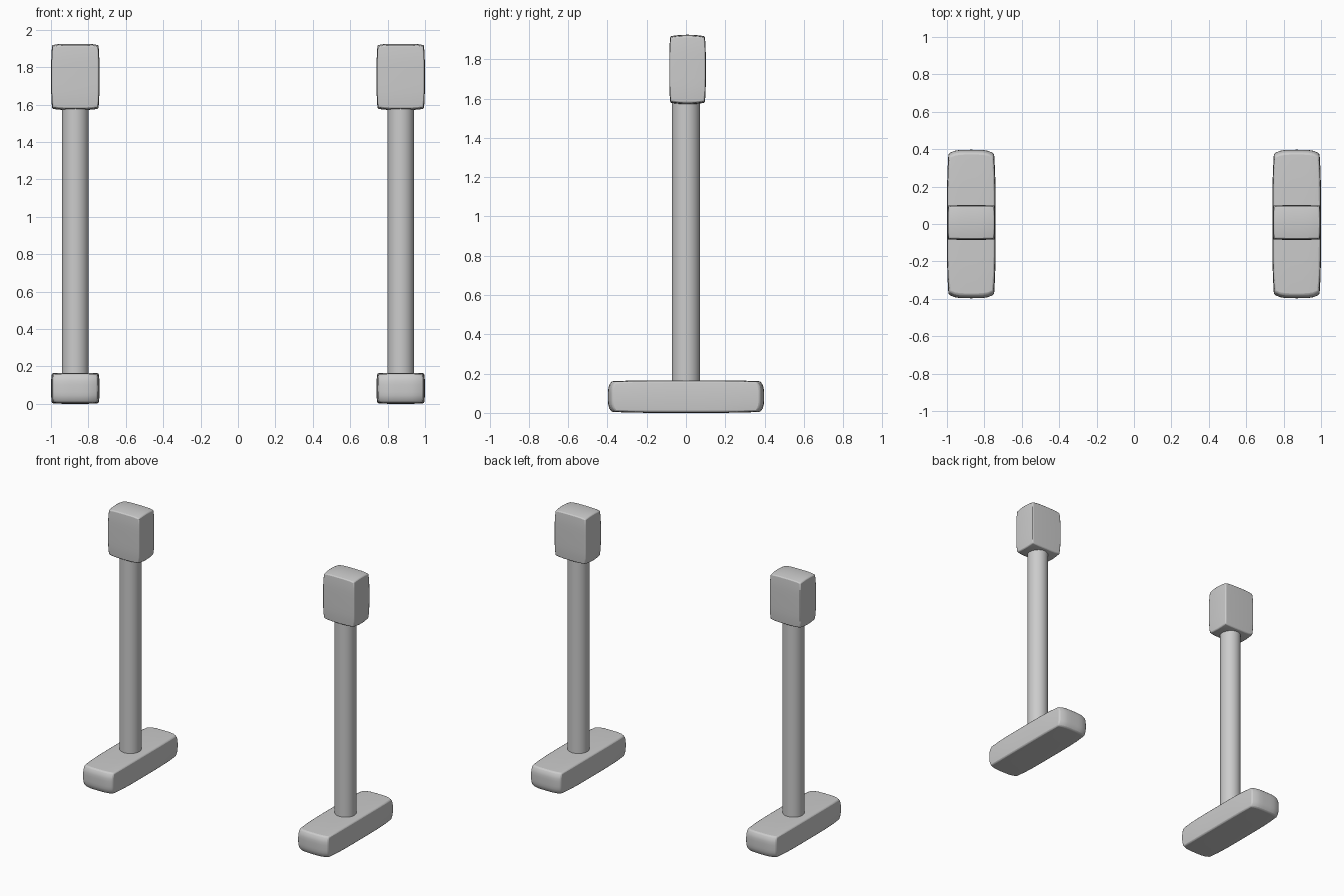
import bpy, bmesh

if "Cube" in bpy.data.objects:
    bpy.data.objects.remove(bpy.data.objects["Cube"])

SEG = 8


def finish(name, bm, angle):
    me = bpy.data.meshes.new(name)
    bm.to_mesh(me)
    bm.free()
    ob = bpy.data.objects.new(name, me)
    bpy.context.collection.objects.link(ob)
    bpy.ops.object.select_all(action='DESELECT')
    ob.select_set(True)
    bpy.context.view_layer.objects.active = ob
    bpy.ops.object.shade_smooth_by_angle(angle=angle)
    return ob


def pillow_box(name, center, warp, bevel):
    """Subdivided box whose faces bulge as given by warp(u, v, w) -> half sizes."""
    bm = bmesh.new()
    bmesh.ops.create_cube(bm, size=2)
    bmesh.ops.subdivide_edges(bm, edges=bm.edges[:], cuts=SEG - 1, use_grid_fill=True)
    for vert in bm.verts:
        u, v, w = vert.co
        hx, hy, hz = warp(u, v, w)
        vert.co = (center[0] + u * hx, center[1] + v * hy, center[2] + w * hz)
    ob = finish(name, bm, 0.5)
    mod = ob.modifiers.new("soft_edges", 'BEVEL')
    mod.width = bevel
    mod.segments = 2
    mod.limit_method = 'ANGLE'
    mod.angle_limit = 0.56
    return ob


def foot_warp(u, v, w):
    return (0.130 - 0.008 * v**4 - 0.004 * w**2,
            0.397 - 0.020 * u**4 - 0.018 * w**4,
            0.083 - 0.005 * v**4 - 0.003 * u**4)


def head_warp(u, v, w):
    return (0.129 - 0.005 * w**4 - 0.003 * v**2,
            0.093 - 0.005 * w**4 - 0.002 * u**2,
            0.177 - 0.007 * u**4 - 0.008 * v**2)


def post(name, x):
    bm = bmesh.new()
    bmesh.ops.create_cone(bm, cap_ends=True, segments=32, radius1=0.072,
                          radius2=0.072, depth=1.54)
    bmesh.ops.translate(bm, verts=bm.verts[:], vec=(x, 0, 0.86))
    return finish(name, bm, 0.6)


# Two matching stands: foot, round post, head block
for side, x in (("left", -0.87), ("right", 0.87)):
    pillow_box(side + "_foot", (x, 0, 0.083), foot_warp, 0.008)
    post(side + "_post", x)
    pillow_box(side + "_head", (x, 0.008, 1.748), head_warp, 0.006)
